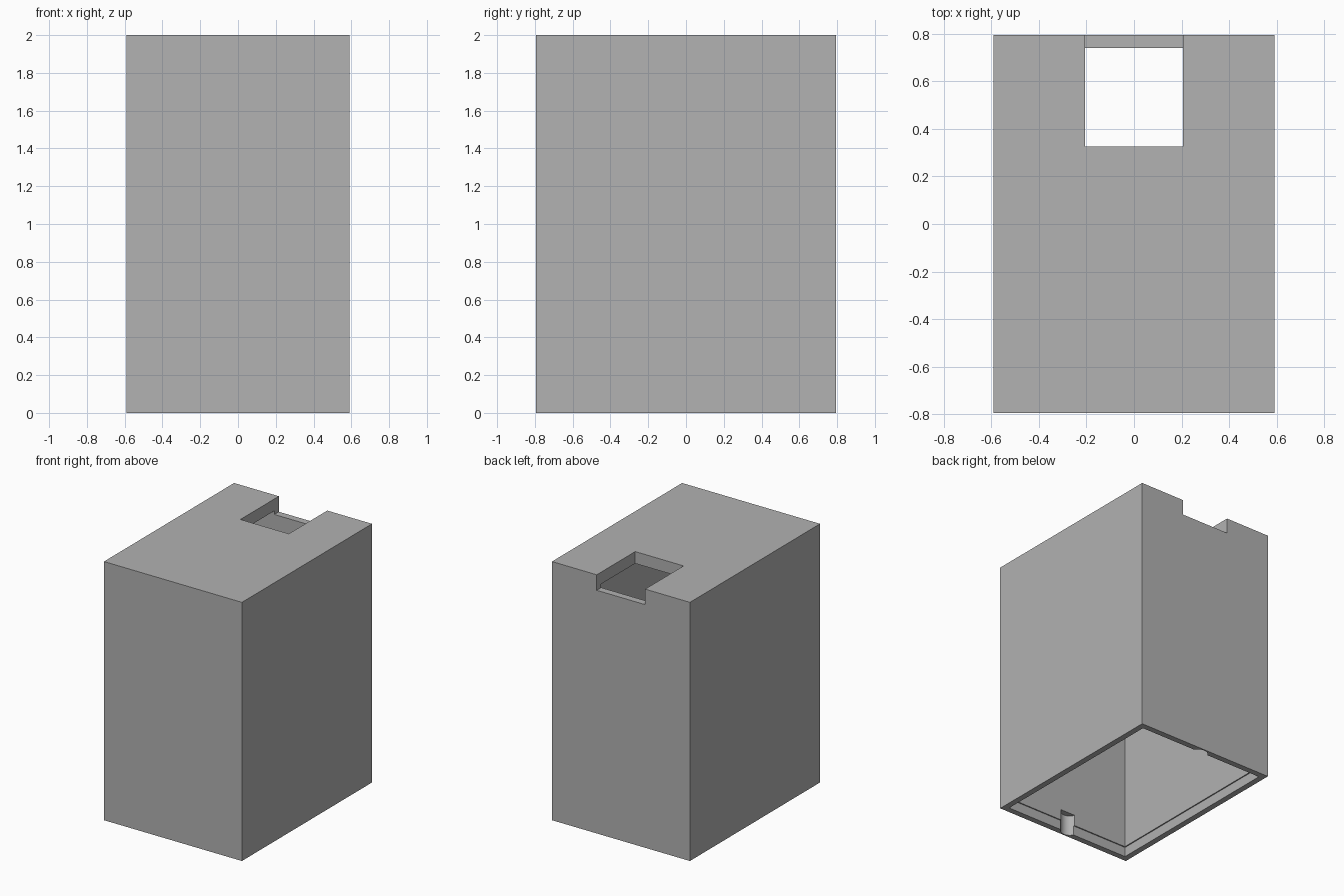
import bpy

W, D, H = 1.18, 1.59, 2.0      # outer width, depth, height
WALL, RIM = 0.055, 0.046       # main wall, thinner wall at the open bottom
CEILING, LIP = 0.092, 0.075    # top thickness, height of the bottom recess

scene = bpy.context.scene
if "Cube" in scene.objects:
    bpy.data.objects.remove(scene.objects["Cube"], do_unlink=True)

grey = bpy.data.materials.new("plain_grey")
grey.use_nodes = True
colour = (0.445, 0.445, 0.445, 1)
grey.diffuse_color = colour
grey.node_tree.nodes["Principled BSDF"].inputs["Base Color"].default_value = colour


def box(name, x, y, z):
    """Box spanning the given (min, max) ranges."""
    spans = (x, y, z)
    bpy.ops.mesh.primitive_cube_add(size=1, location=[(a + b) / 2 for a, b in spans])
    obj = bpy.context.object
    obj.name = name
    obj.scale = [b - a for a, b in spans]
    bpy.ops.object.transform_apply(location=True, rotation=False, scale=True)
    obj.data.materials.append(grey)
    return obj


def cavity(name, wall, bottom, top):
    x, y = W / 2 - wall, D / 2 - wall
    return box(name, (-x, x), (-y, y), (bottom, top))


def cut(target, cutter):
    cutter.hide_render = True
    mod = target.modifiers.new("cut", 'BOOLEAN')
    mod.operation = 'DIFFERENCE'
    mod.solver = 'EXACT'
    mod.object = cutter
    bpy.ops.object.select_all(action='DESELECT')
    bpy.context.view_layer.objects.active = target
    target.select_set(True)
    bpy.ops.object.modifier_apply(modifier=mod.name)
    bpy.data.objects.remove(cutter, do_unlink=True)


# Hollow housing, open at the bottom
housing = box("housing", (-W / 2, W / 2), (-D / 2, D / 2), (0, H))
cut(housing, cavity("inner_space", WALL, -0.1, H - CEILING))

# Recess for a lid around the bottom opening
cut(housing, cavity("lid_recess", RIM, -0.1, LIP))

# Square opening in the top that also notches the back wall
cut(housing, box("top_opening", (-0.207, 0.207), (0.325, D), (H - 0.12, H + 0.1)))

# Rounded finger notches inside the front and back walls
for side in (-1, 1):
    bpy.ops.mesh.primitive_cylinder_add(vertices=48, radius=0.068, depth=0.26,
                                        location=(0, side * 0.718, 0.03))
    notch = bpy.context.object
    notch.data.materials.append(grey)
    cut(housing, notch)

bpy.ops.object.select_all(action='DESELECT')
housing.select_set(True)
bpy.context.view_layer.objects.active = housing
bpy.ops.object.shade_smooth_by_angle(angle=0.5)
